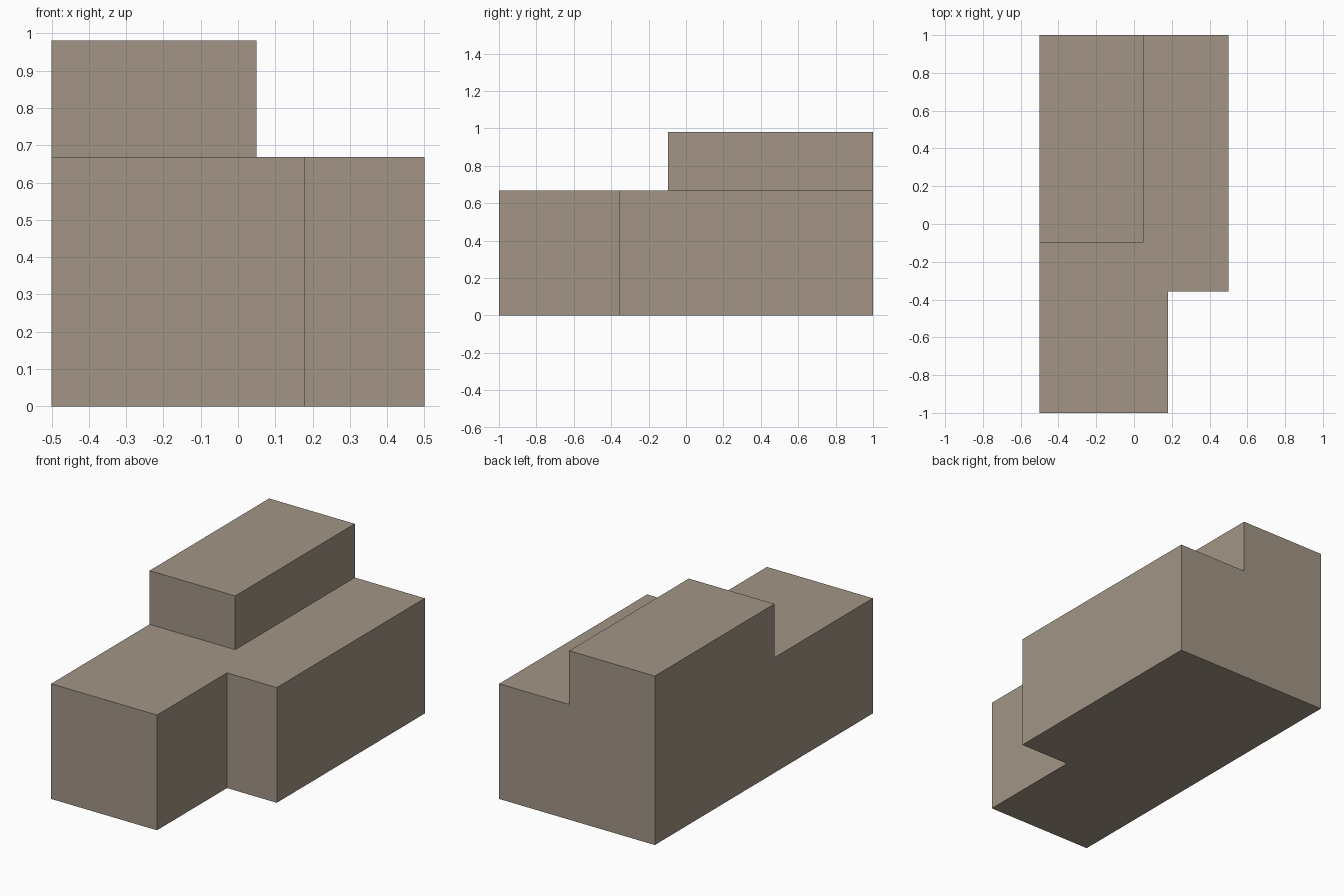
import bpy, bmesh, math

if "Cube" in bpy.data.objects:
    bpy.data.objects.remove(bpy.data.objects["Cube"])

X_SPLIT, Y_SPLIT = 0.05, -0.097      # upper storey corner
X_NOTCH, Y_NOTCH = 0.18, -0.358      # recessed front right corner
EAVES, ROOF = 0.669, 0.981


def raise_faces(bm, faces, height):
    """Extrude faces upward and return the new top faces."""
    geom = bmesh.ops.extrude_face_region(bm, geom=faces)["geom"]
    verts = [g for g in geom if isinstance(g, bmesh.types.BMVert)]
    bmesh.ops.translate(bm, vec=(0, 0, height), verts=verts)
    return [g for g in geom if isinstance(g, bmesh.types.BMFace)]


bm = bmesh.new()

# Footprint: upper storey area plus the surrounding lower wing
a, b, c = [bm.verts.new((x, y, 0)) for x, y in
           ((-0.5, Y_SPLIT), (X_SPLIT, Y_SPLIT), (X_SPLIT, 1))]
back_left = bm.verts.new((-0.5, 1, 0))
outer = [bm.verts.new((x, y, 0)) for x, y in
         ((-0.5, -1), (X_NOTCH, -1), (X_NOTCH, Y_NOTCH), (0.5, Y_NOTCH), (0.5, 1))]
footprint = [bm.faces.new((a, b, c, back_left)), bm.faces.new(outer + [c, b, a])]

# Lower storey, then the upper storey raised from its own area
tops = raise_faces(bm, footprint, EAVES)
tower = [f for f in tops if len(f.verts) == 4]
raise_faces(bm, tower, ROOF - EAVES)

# Merge flush walls into single flat faces
bmesh.ops.recalc_face_normals(bm, faces=bm.faces[:])
bmesh.ops.dissolve_limit(bm, angle_limit=math.radians(1),
                         verts=bm.verts[:], edges=bm.edges[:])

mesh = bpy.data.meshes.new("building_block")
bm.to_mesh(mesh)
bm.free()
building = bpy.data.objects.new("building_block", mesh)
bpy.context.collection.objects.link(building)

# Warm stone colour
stone = bpy.data.materials.new("stone")
stone.diffuse_color = (0.36, 0.30, 0.235, 1)
stone.use_nodes = True
stone.node_tree.nodes["Principled BSDF"].inputs["Base Color"].default_value = stone.diffuse_color
mesh.materials.append(stone)
